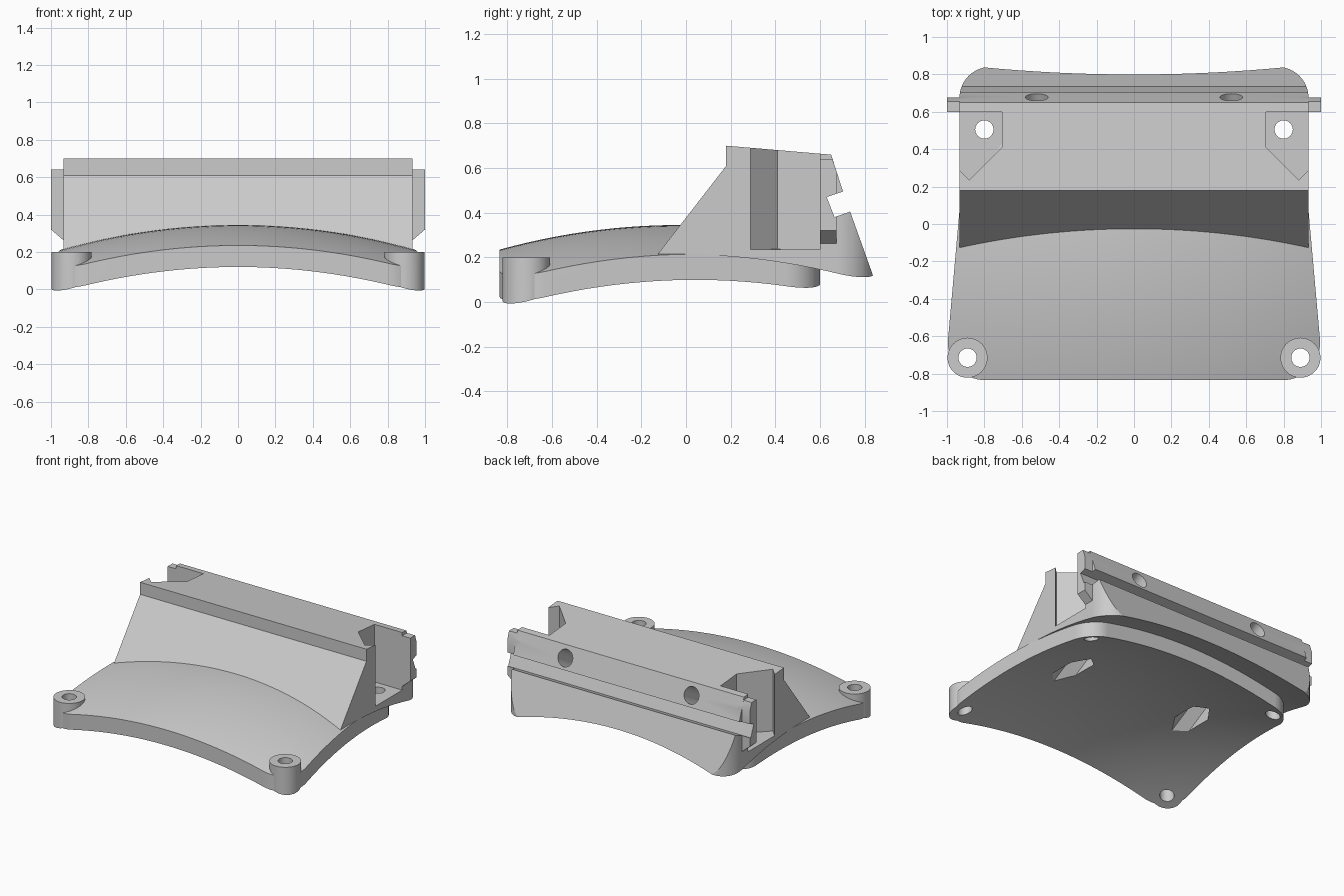
import bpy, bmesh, math
from mathutils import Vector, Matrix

if "Cube" in bpy.data.objects:
    bpy.data.objects.remove(bpy.data.objects["Cube"])

grey = bpy.data.materials.new("plain_grey")
grey.use_nodes = True
grey.diffuse_color = (0.6, 0.6, 0.6, 1)
grey.node_tree.nodes["Principled BSDF"].inputs["Base Color"].default_value = (0.6, 0.6, 0.6, 1)


def finish(name, bm):
    bmesh.ops.recalc_face_normals(bm, faces=bm.faces)
    mesh = bpy.data.meshes.new(name)
    bm.to_mesh(mesh)
    bm.free()
    mesh.materials.append(grey)
    obj = bpy.data.objects.new(name, mesh)
    bpy.context.scene.collection.objects.link(obj)
    return obj


def prism(name, points, axis, lo, hi):
    """Extrude a 2D outline: (x, y) along z, or (y, z) along x."""
    bm = bmesh.new()
    place = (lambda p, h: (p[0], p[1], h)) if axis == "z" else (lambda p, h: (h, p[0], p[1]))
    face = bm.faces.new([bm.verts.new(place(p, lo)) for p in points])
    new = bmesh.ops.extrude_face_region(bm, geom=[face])["geom"]
    shift = Vector(place((0, 0), hi - lo))
    bmesh.ops.translate(bm, vec=shift, verts=[v for v in new if isinstance(v, bmesh.types.BMVert)])
    return finish(name, bm)


def rod(name, start, end, radius, sides):
    start, end = Vector(start), Vector(end)
    d = end - start
    turn = d.to_track_quat("Z", "Y").to_matrix().to_4x4()
    bm = bmesh.new()
    bmesh.ops.create_cone(bm, cap_ends=True, segments=sides, radius1=radius, radius2=radius,
                          depth=d.length, matrix=Matrix.Translation((start + end) / 2) @ turn)
    return finish(name, bm)


def under_dome(name, offset, floor):
    """Solid filling everything below the doubly curved surface."""
    bm = bmesh.new()
    bmesh.ops.create_grid(bm, x_segments=44, y_segments=36, size=1.15)
    new = bmesh.ops.extrude_face_region(bm, geom=bm.faces[:])["geom"]
    top = {v for v in new if isinstance(v, bmesh.types.BMVert)}
    for v in bm.verts:
        x, y = v.co.x, v.co.y
        v.co.z = 0.345 + offset - 0.148 * x * x - 0.17 * (y + 0.03) ** 2 if v in top else floor
    return finish(name, bm)


def combine(obj, other, operation):
    other.hide_render = True
    mod = obj.modifiers.new("combine", "BOOLEAN")
    mod.operation, mod.solver, mod.object = operation, "EXACT", other
    bpy.context.view_layer.objects.active = obj
    bpy.ops.object.modifier_apply(modifier=mod.name)
    bpy.data.objects.remove(other)


def arc(cx, cy, r, a0, a1, n=14):
    steps = [math.radians(a0 + (a1 - a0) * i / n) for i in range(n + 1)]
    return [(cx + r * math.cos(a), cy + r * math.sin(a)) for a in steps]


def mirrored(half):
    return half + [(-x, y) for x, y in reversed(half)]


SIDES = (-1, 1)
THICK = 0.115

# Curved base plate with a rounded, slightly tapered outline
outline = mirrored(arc(0.795, -0.635, 0.2, -90, 5) + arc(0.74, 0.44, 0.16, 5, 90))
plate = prism("base_plate", outline, "z", -0.4, 0.8)
combine(plate, under_dome("dome_top", 0, -1), "INTERSECT")

# Screw bosses on the front corners
for s in SIDES:
    boss = rod("boss", (s * 0.89, -0.715, -0.45), (s * 0.89, -0.715, 0.2), 0.107, 48)
    combine(plate, boss, "UNION")
combine(plate, under_dome("dome_underside", -THICK, -1.5), "DIFFERENCE")

# Rail block: side profile trimmed to a plan with rounded rear corners
profile = [(-0.254, 0.05), (0.18, 0.61), (0.18, 0.70), (0.65, 0.66), (0.703, 0.495),
           (0.63, 0.47), (0.665, 0.38), (0.735, 0.405), (0.862, 0.05)]
block = prism("rail_block", profile, "x", -0.98, 0.98)
plan = mirrored([(0.933, -0.6)] + arc(0.768, 0.675, 0.165, 0, 90))
combine(block, prism("plan", plan, "z", -0.5, 1.2), "INTERSECT")
combine(block, under_dome("seat", -0.003, -1), "DIFFERENCE")

# End tabs with a sloped lower edge
tab_profile = [(0.59, 0.234), (0.675, 0.234), (0.675, 0.384), (0.665, 0.38), (0.63, 0.47),
               (0.676, 0.486), (0.676, 0.58), (0.656, 0.64), (0.59, 0.64)]
for s in SIDES:
    tab = prism("tab", tab_profile, "x", min(s * 0.9, s), max(s * 0.9, s))
    for v in tab.data.vertices:
        if abs(v.co.x) > 0.95 and v.co.z < 0.3:
            v.co.z = 0.32
    combine(block, tab, "UNION")

# Corner pockets giving access to the rear screws
pocket = [(0.705, 0.6), (0.705, 0.41), (0.88, 0.235), (0.94, 0.295), (1.2, 0.295), (1.2, 0.6)]
for s in SIDES:
    cutter = prism("pocket", [(s * x, y) for x, y in pocket], "z", 0.235, 1.2)
    combine(block, cutter, "DIFFERENCE")

# Corner screw holes
for s in SIDES:
    for x, y, targets in ((0.89, -0.715, [plate]), (0.8, 0.505, [plate, block])):
        for target in targets:
            hole = rod("screw_hole", (s * x, y, -0.5), (s * x, y, 1), 0.049, 32)
            combine(target, hole, "DIFFERENCE")

# Slanted bolt holes with hexagonal head channels opening underneath
slant = math.radians(29)
along = Vector((0, -math.cos(slant), -math.sin(slant)))
for s in SIDES:
    origin = Vector((s * 0.52, 0.68, 0.575))
    for t0, t1, radius, sides in ((-0.15, 0.5, 0.06, 32), (0.4, 1.1, 0.095, 6)):
        for target in (plate, block):
            bolt = rod("bolt_hole", origin + along * t0, origin + along * t1, radius, sides)
            combine(target, bolt, "DIFFERENCE")

# Smooth curved faces, keep hard edges
for obj in (plate, block):
    bpy.ops.object.select_all(action="DESELECT")
    obj.select_set(True)
    bpy.context.view_layer.objects.active = obj
    bpy.ops.object.shade_smooth_by_angle(angle=math.radians(25))
